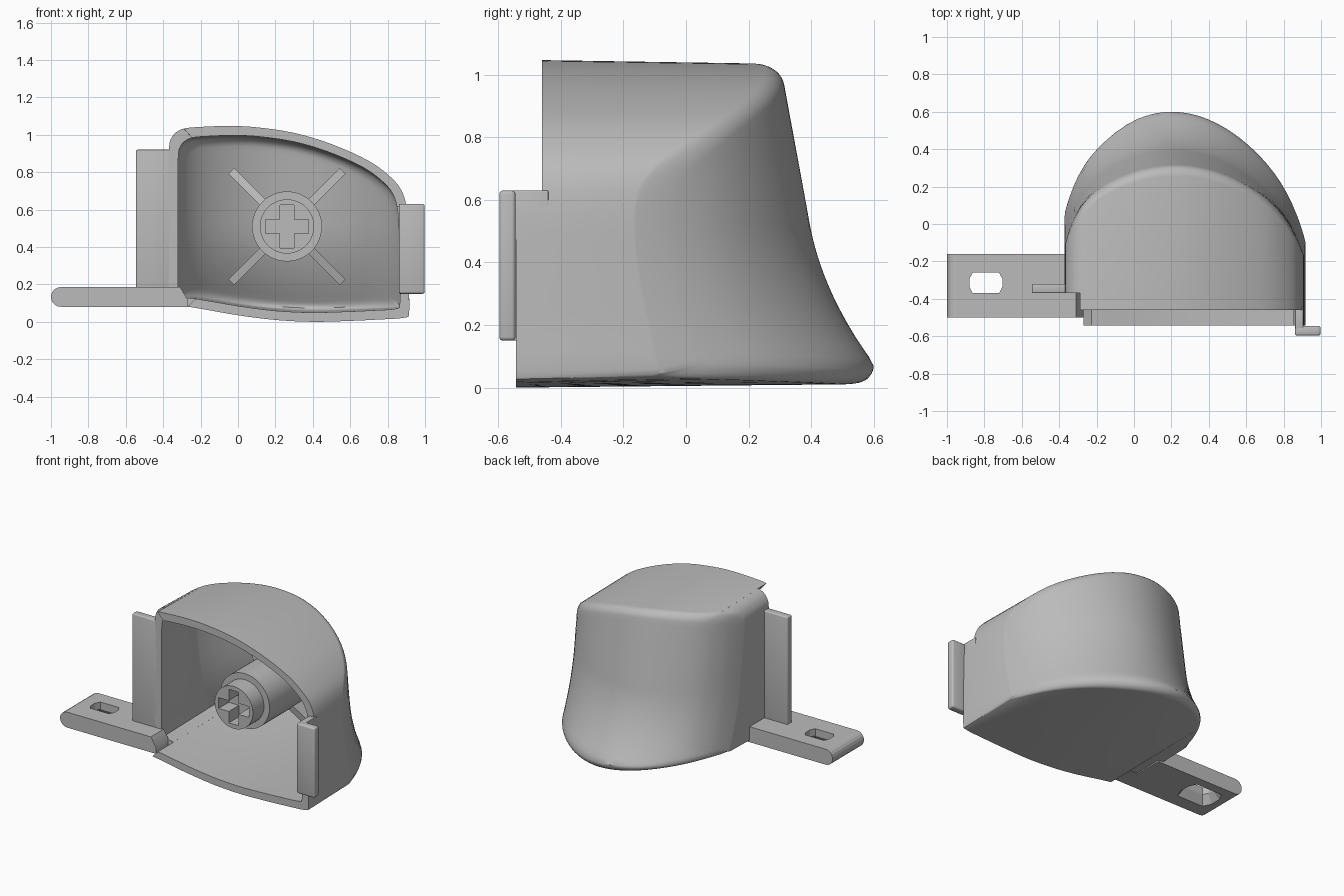
import bpy, bmesh, math
from mathutils import Vector

if "Cube" in bpy.data.objects:
    bpy.data.objects.remove(bpy.data.objects["Cube"])

grey = bpy.data.materials.new("light_grey_plastic")
grey.use_nodes = True
grey.diffuse_color = (0.5, 0.5, 0.5, 1)
grey.node_tree.nodes["Principled BSDF"].inputs["Base Color"].default_value = (0.5, 0.5, 0.5, 1)


def shade(ob, angle):
    bpy.ops.object.select_all(action='DESELECT')
    ob.select_set(True)
    bpy.context.view_layer.objects.active = ob
    bpy.ops.object.shade_smooth_by_angle(angle=math.radians(angle))


def finish(bm, name, angle=35):
    bmesh.ops.recalc_face_normals(bm, faces=bm.faces)
    mesh = bpy.data.meshes.new(name)
    bm.to_mesh(mesh)
    bm.free()
    mesh.materials.append(grey)
    ob = bpy.data.objects.new(name, mesh)
    bpy.context.collection.objects.link(ob)
    shade(ob, angle)
    return ob


def prism(name, outline, y0, y1):
    """Extrude an x-z outline along y."""
    bm = bmesh.new()
    a, b = ([bm.verts.new((x, y, z)) for x, z in outline] for y in (y0, y1))
    n = len(outline)
    for i in range(n):
        j = (i + 1) % n
        bm.faces.new((a[i], a[j], b[j], b[i]))
    bm.faces.new(a)
    bm.faces.new(b)
    return finish(bm, name)


def box(name, lo, hi, bevel):
    lo, hi = Vector(lo), Vector(hi)
    bm = bmesh.new()
    bmesh.ops.create_cube(bm, size=1)
    for v in bm.verts:
        v.co = (lo + hi) / 2 + v.co * (hi - lo)
    bmesh.ops.bevel(bm, geom=bm.edges[:], offset=bevel, segments=3,
                    profile=0.5, affect='EDGES')
    return finish(bm, name)


def circle(cx, cz, r, n=48):
    return [(cx + r * math.cos(math.tau * i / n), cz + r * math.sin(math.tau * i / n))
            for i in range(n)]


def cut(target, cutter):
    mod = target.modifiers.new("cut", 'BOOLEAN')
    mod.operation = 'DIFFERENCE'
    mod.solver = 'EXACT'
    mod.object = cutter
    bpy.context.view_layer.objects.active = target
    bpy.ops.object.modifier_apply(modifier=mod.name)
    bpy.data.objects.remove(cutter)
    shade(target, 8)


def smooth_loop(pts, steps):
    """Closed Catmull-Rom curve through the points."""
    p = [Vector(q) for q in pts]
    out = []
    for i in range(len(p)):
        a, b, c, d = (p[(i + k - 1) % len(p)] for k in range(4))
        for s in range(steps):
            t = s / steps
            out.append(0.5 * (2 * b + (c - a) * t + (2 * a - 5 * b + 4 * c - d) * t * t
                              + (3 * b - a - 3 * c + d) * t ** 3))
    return out


def front(p):
    if p.x < -.28:
        return -.37
    return -.46 if p.y > .63 else -.543


# Shell outline, with doubled points where the front edge steps
curve = smooth_loop([
    (-.37, .11), (-.37, .3), (-.37, .6), (-.37, .9), (-.355, .985), (-.3, 1.03),
    (-.2, 1.042), (-.05, 1.047), (.1, 1.04), (.3, 1.01), (.5, .95), (.7, .86),
    (.82, .77), (.88, .69), (.905, .58), (.911, .4), (.913, .2), (.915, .05),
    (.89, .022), (.75, .012), (.6, .005), (.4, 0), (.2, .01), (0, .035), (-.2, .07),
    (-.3, .085), (-.36, .089)], 4)
OUTLINE, FRONT, FLAT = [], [], []
for i, p in enumerate(curve):
    q = curve[(i + 1) % len(curve)]
    along = q - curve[i - 1]
    stops = [(p, front(p))]
    if front(p) != front(q):
        stops += [(p.lerp(q, .49), front(p)), (p.lerp(q, .51), front(q))]
    for point, y in stops:
        OUTLINE.append(point)
        FRONT.append(y)
        FLAT.append(abs(along.x) / along.length)
N = len(OUTLINE)
CX, CZ = .27, .52
WALL, R = .05, .05


def back(x, z):
    sweep = max(0, .11 + .18 * z - .6 * max(0, .52 - z) ** 2)
    t = x - .2
    a, b = (1.05, 4.3) if t > 0 else (1.1, 47)
    return .6 - a * t * t - b * t ** 10 - sweep * (1 - t * t)


def inset(p, d, k=1):
    return (CX + (p.x - CX) * (1 - d / .64) * k, CZ + (p.y - CZ) * (1 - d / .52) * k)


def back_ring(bm, d, k, depth):
    ring = []
    for p, flat in zip(OUTLINE, FLAT):
        x, z = inset(p, d + depth, k)
        e = max(0, R - d)
        drop = (R - math.sqrt(max(0, R * R - e * e))) * flat
        y = back(x, z) - depth - drop
        ring.append(bm.verts.new((x, y, z - .02 * (z - CZ))))
    return ring


def front_ring(bm, d):
    return [bm.verts.new((x, y, z)) for p, y in zip(OUTLINE, FRONT) for x, z in [inset(p, d)]]


# Shell: front outline carried back to a domed rear wall
bm = bmesh.new()
steps = [(R, k / 14) for k in range(1, 15)]
steps += [(R * (1 - math.sin(a * math.pi / 12)), 1) for a in range(1, 7)]
rings = [back_ring(bm, d, k, 0) for d, k in steps]
rings += [front_ring(bm, 0), front_ring(bm, WALL)]
rings += [back_ring(bm, d, k, WALL) for d, k in reversed(steps)]
for a, b in zip(rings, rings[1:]):
    for i in range(N):
        j = (i + 1) % N
        bm.faces.new((a[i], a[j], b[j], b[i]))
for ring, depth in ((rings[0], 0), (rings[-1], WALL)):
    hub = bm.verts.new((CX, back(CX, CZ) - depth, CZ))
    for i in range(N):
        bm.faces.new((hub, ring[i], ring[(i + 1) % N]))
finish(bm, "shell")

# Mounting strap with rounded end and countersunk slot
end = [(-.947 + .053 * math.cos(a), .133 + .053 * math.sin(a))
       for a in (math.pi * (.5 + i / 9) for i in range(10))]
strap = prism("mounting_strap", end + [(-.33, .08), (-.33, .186)], -.5, -.16)
prism("strap_foot", [(-.34, .08), (-.27, .08), (-.27, .12), (-.31, .186), (-.34, .186)],
      -.5, -.36)


def slot_cutter(half_x, half_y, z0, z1, flare):
    bm = bmesh.new()
    loops = []
    for z, f in ((z0, flare), (z1, 0)):
        hx, hy = half_x + f, half_y + f
        c = [(hx, -.4 * hy), (hx, .4 * hy), (.8 * hx, hy), (-.8 * hx, hy),
             (-hx, .4 * hy), (-hx, -.4 * hy), (-.8 * hx, -hy), (.8 * hx, -hy)]
        loops.append([bm.verts.new((x - .792, y - .315, z)) for x, y in c])
    for i in range(8):
        j = (i + 1) % 8
        bm.faces.new((loops[0][i], loops[0][j], loops[1][j], loops[1][i]))
    for loop in loops:
        bm.faces.new(loop)
    return finish(bm, "slot_cutter")


cut(strap, slot_cutter(.088, .055, .05, .25, 0))
cut(strap, slot_cutter(.086, .053, .07, .14, .045))

# Side tab and hooked clip
box("side_tab", (-.545, -.37, .15), (-.35, -.32, .92), .008)
box("clip_plate", (.86, -.597, .15), (.998, -.545, .63), .012)
box("clip_root", (.862, -.56, .15), (.905, -.44, .63), .004)

# Central boss with a cross-shaped socket
HX, HZ = .262, .51
prism("boss_base", circle(HX, HZ, .187), -.3, .3)
tip = prism("boss_tip", circle(HX, HZ, .145), -.42, -.25)
w, h = .037, .115
cross = []
for q in range(4):
    for x, z in ((h, -w), (h, w), (w, w)):
        for _ in range(q):
            x, z = -z, x
        cross.append((HX + x, HZ + z))
cut(tip, prism("cross_cutter", cross, -.5, -.31))

# Diagonal ribs from the boss to the rear wall, sloping back outwards
for name, q, depth in (("upper_left", 1, .17), ("upper_right", 3, .2),
                       ("lower_right", 5, .3), ("lower_left", 7, .3)):
    a = q * math.pi / 4
    u = Vector((math.cos(a), math.sin(a)))
    v = Vector((-u.y, u.x)) * .022
    c = Vector((HX, HZ))
    r0, r1 = c + u * .15, c + u * .42
    rib = prism("rib_" + name, [r0 - v, r1 - v, r1 + v, r0 + v], 0, depth)
    for vert in rib.data.vertices:
        if vert.co.y < .01 and abs(vert.co.x - HX) > .2:
            vert.co.y = .08
